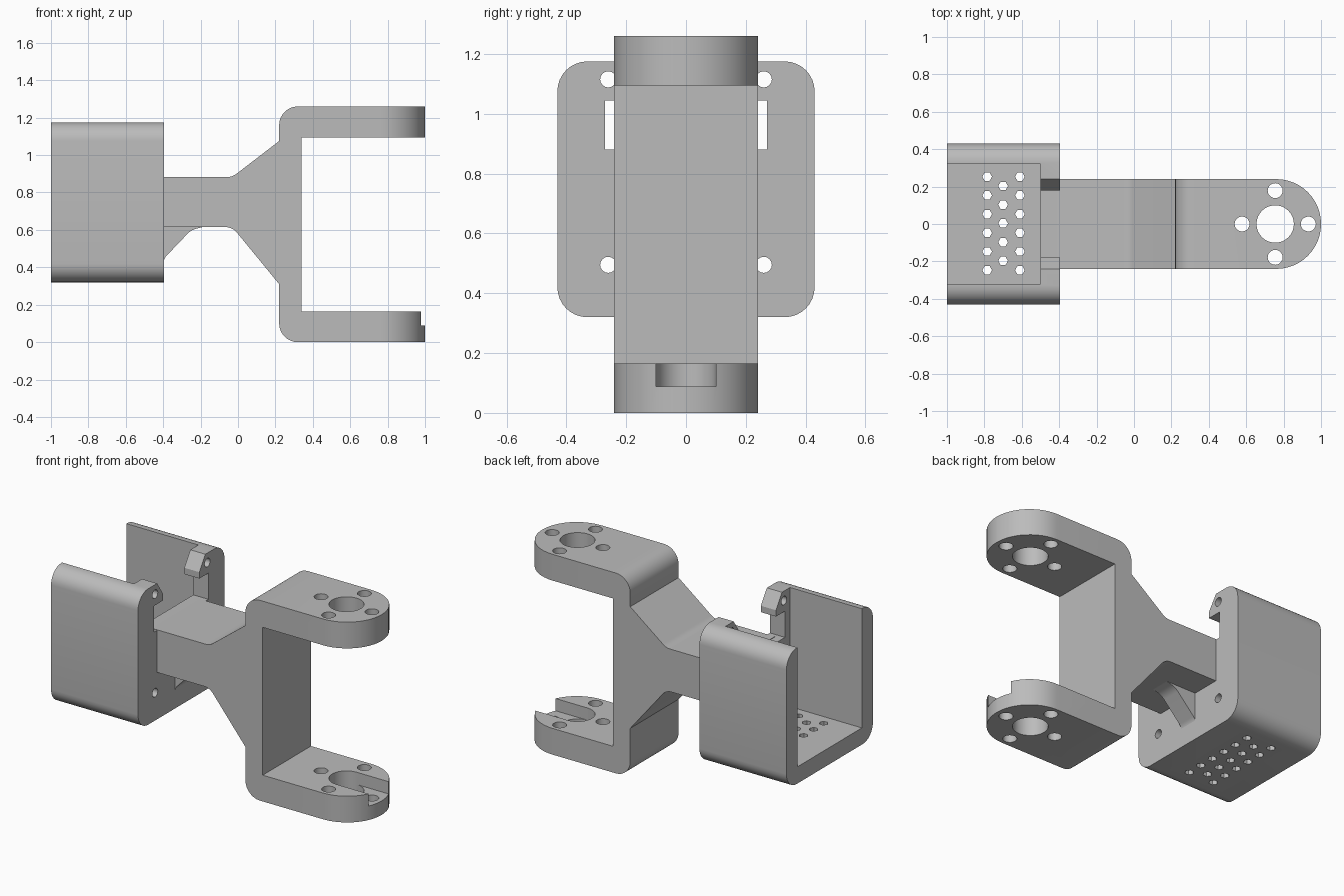
import bpy, bmesh, math
from mathutils import Vector

if "Cube" in bpy.data.objects:
    bpy.data.objects.remove(bpy.data.objects["Cube"], do_unlink=True)

grey = bpy.data.materials.new("plain grey")
grey.use_nodes = True
colour = (0.5, 0.5, 0.5, 1)
grey.diffuse_color = colour
grey.node_tree.nodes["Principled BSDF"].inputs["Base Color"].default_value = colour


def outline(points, steps=8):
    """Turn (a, b[, radius]) corners into a polygon with filleted corners."""
    result = []
    for i, point in enumerate(points):
        here = Vector(point[:2])
        radius = point[2] if len(point) > 2 else 0
        if not radius:
            result.append(here)
            continue
        u = (Vector(points[i - 1][:2]) - here).normalized()
        v = (Vector(points[(i + 1) % len(points)][:2]) - here).normalized()
        half = u.angle(v) / 2
        centre = here + (u + v).normalized() * radius / math.sin(half)
        start = here + u * radius / math.tan(half) - centre
        end = here + v * radius / math.tan(half) - centre
        sweep = math.pi - 2 * half
        for k in range(steps + 1):
            t = k / steps
            result.append(centre + (start * math.sin((1 - t) * sweep)
                                    + end * math.sin(t * sweep)) / math.sin(sweep))
    return result


def prism(name, points, axis, low, high):
    """Extrude a 2D polygon along an axis between low and high."""
    place = {"x": lambda p, d: (d, p[0], p[1]),
             "y": lambda p, d: (p[0], d, p[1]),
             "z": lambda p, d: (p[0], p[1], d)}[axis]
    bm = bmesh.new()
    face = bm.faces.new([bm.verts.new(place(p, low)) for p in points])
    moved = bmesh.ops.extrude_face_region(bm, geom=[face])["geom"]
    bmesh.ops.translate(bm, vec=place((0, 0), high - low),
                        verts=[g for g in moved if isinstance(g, bmesh.types.BMVert)])
    bmesh.ops.recalc_face_normals(bm, faces=bm.faces)
    mesh = bpy.data.meshes.new(name)
    bm.to_mesh(mesh)
    bm.free()
    mesh.materials.append(grey)
    obj = bpy.data.objects.new(name, mesh)
    bpy.context.collection.objects.link(obj)
    return obj


def box(a0, a1, b0, b1):
    return [(a0, b0), (a1, b0), (a1, b1), (a0, b1)]


def circle(a, b, radius, sides=32):
    turns = [2 * math.pi * k / sides for k in range(sides)]
    return [(a + radius * math.cos(t), b + radius * math.sin(t)) for t in turns]


def mirrored(half):
    return half + [(-a, b) for a, b in reversed(half)]


def carve(obj, points, axis, low, high, operation="DIFFERENCE"):
    cutter = prism("cutter", points, axis, low, high)
    cutter.hide_render = True
    mod = obj.modifiers.new("carve", "BOOLEAN")
    mod.operation, mod.solver, mod.object = operation, "EXACT", cutter
    bpy.context.view_layer.objects.active = obj
    bpy.ops.object.modifier_apply(modifier=mod.name)
    bpy.data.objects.remove(cutter, do_unlink=True)


def smooth(obj):
    bpy.ops.object.select_all(action="DESELECT")
    obj.select_set(True)
    bpy.context.view_layer.objects.active = obj
    bpy.ops.object.shade_smooth_by_angle(angle=math.radians(25))


# Motor holder: rounded block, hollowed from above and from the open end
holder = prism("motor_holder", outline([(-.43, .325, .1), (.43, .325, .1),
                                        (.43, 1.18, .1), (-.43, 1.18, .1)]),
               "x", -1, -.395)
carve(holder, box(-.32, .32, .43, 1.4), "x", -1.2, -.5)

# Window in the end wall, leaving a screw tab at each upper corner
window = [(.24, 1.4), (.24, 1.18), (.18, 1.09), (.18, 1.05), (.27, 1.05), (.27, .885)]
carve(holder, mirrored(window), "x", -.6, -.3)

# Screw holes in the end wall
for y in (-.26, .26):
    for z in (.5, 1.12):
        carve(holder, circle(y, z, .027, 16), "x", -.6, -.3)

# Staggered hexagonal vents in the floor
for x, count in ((-.785, 6), (-.7, 5), (-.61, 6)):
    for i in range(count):
        y = (i - (count - 1) / 2) * .1 + .003
        carve(holder, circle(x, y, .026, 6), "z", .2, .6)
smooth(holder)

# Fork: side profile of the arm, back plate and two prongs
fork = prism("fork", outline([
    (-.45, .62), (-.03, .62, .08), (.22, .315), (.22, .005, .1),
    (1.1, .005), (1.1, .17), (.34, .17), (.34, 1.1), (1.1, 1.1),
    (1.1, 1.265), (.22, 1.265, .1), (.22, 1.08), (-.03, .888, .08), (-.45, .888)]),
    "y", -.24, .24)

# Rounded prong ends
tips = [(-.6, -.24), (1, -.24, .2399), (1, .24, .2399), (-.6, .24)]
carve(fork, outline(tips, 12), "z", -.2, 1.5, "INTERSECT")

# Central bore and four screw holes through both prongs
carve(fork, circle(.755, 0, .1), "z", -.2, 1.5)
for x, y in ((.578, 0), (.932, 0), (.755, .178), (.755, -.178)):
    carve(fork, circle(x, y, .04, 20), "z", -.2, 1.5)

# Open slot in the upper half of the lower prong
carve(fork, box(.755, 1.2, -.1, .1), "z", .093, .3)
smooth(fork)

# Gusset under the arm
gusset = prism("gusset", outline([(-.42, .4), (-.398, .4), (-.398, .45, .06),
                                  (-.25, .605, .1), (-.18, .622), (-.18, .65),
                                  (-.42, .65)]), "y", -.06, .06)
smooth(gusset)

# Stand the model on the ground plane
for part in (holder, fork, gusset):
    part.location.z = -.005
